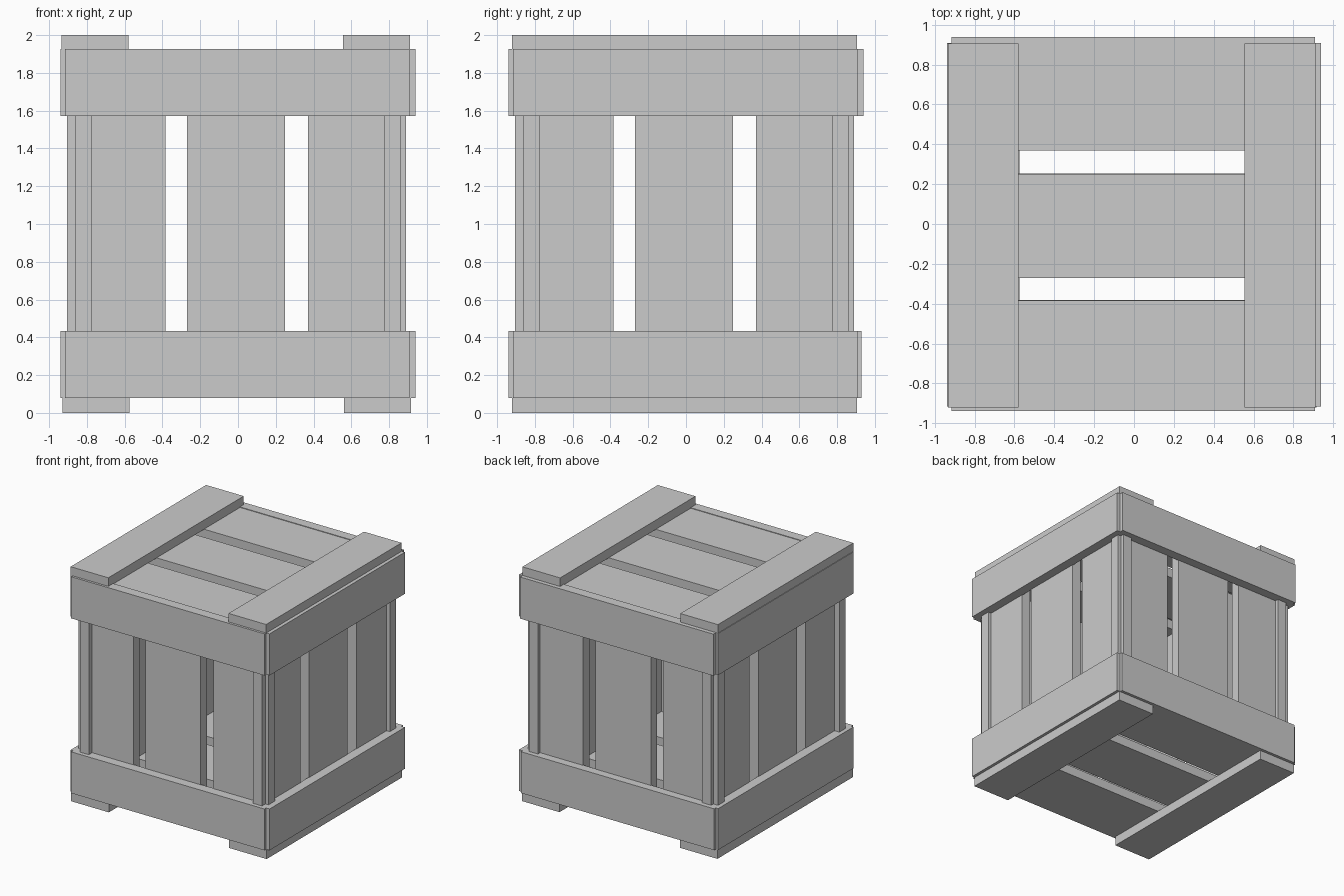
import bpy, bmesh

if "Cube" in bpy.data.objects:
    bpy.data.objects.remove(bpy.data.objects["Cube"])

SLATS = [(-0.905, -0.385), (-0.27, 0.25), (0.37, 0.89)]   # slat spans across a panel
T_IN, T_MID, T_OUT = 0.775, 0.86, 0.94                    # panel layers from the centre


def box(name, x, y, z):
    """Plank from (min, max) spans on each axis."""
    bm = bmesh.new()
    bmesh.ops.create_cube(bm, size=1)
    spans = [sorted(s) for s in (x, y, z)]
    for v in bm.verts:
        for i, (a, b) in enumerate(spans):
            v.co[i] = b if v.co[i] > 0 else a
    me = bpy.data.meshes.new(name)
    bm.to_mesh(me)
    bm.free()
    ob = bpy.data.objects.new(name, me)
    bpy.context.collection.objects.link(ob)
    return ob


# Four upright walls: vertical slats with a horizontal band at top and bottom
for side, axis, s in (("front", "y", -1), ("back", "y", 1),
                      ("left", "x", -1), ("right", "x", 1)):
    def plank(name, along, depth, z):
        if axis == "y":
            box(name, along, depth, z)
        else:
            box(name, depth, along, z)

    for i, span in enumerate(SLATS):
        plank(f"{side}_slat_{i + 1}", span, (s * T_IN, s * T_MID), (0.085, 1.915))
    for level, z in (("lower", (0.08, 0.433)), ("upper", (1.572, 1.927))):
        outer = 0.93 if (side, level) == ("back", "lower") else T_OUT
        plank(f"{side}_{level}_band", (-0.917, 0.908), (s * (T_MID - 0.005), s * outer), z)

# Top and bottom: slats along x, crossed by two battens along y
for side, slat_z, batten_z, dx, dy in (
        ("top", (1.84, 1.922), (1.92, 2.0), 0.0, 0.0),
        ("bottom", (0.08, 0.16), (0.0, 0.082), 0.005, 0.004)):
    for i, (a, b) in enumerate(SLATS):
        box(f"{side}_slat_{i + 1}", (-0.915, 0.908), (a + dy, b + dy), slat_z)
    for name, (a, b) in (("left", (-0.935, -0.58)), ("right", (0.555, 0.91))):
        box(f"{side}_{name}_batten", (a + dx, b + dx), (-0.92, 0.905), batten_z)
